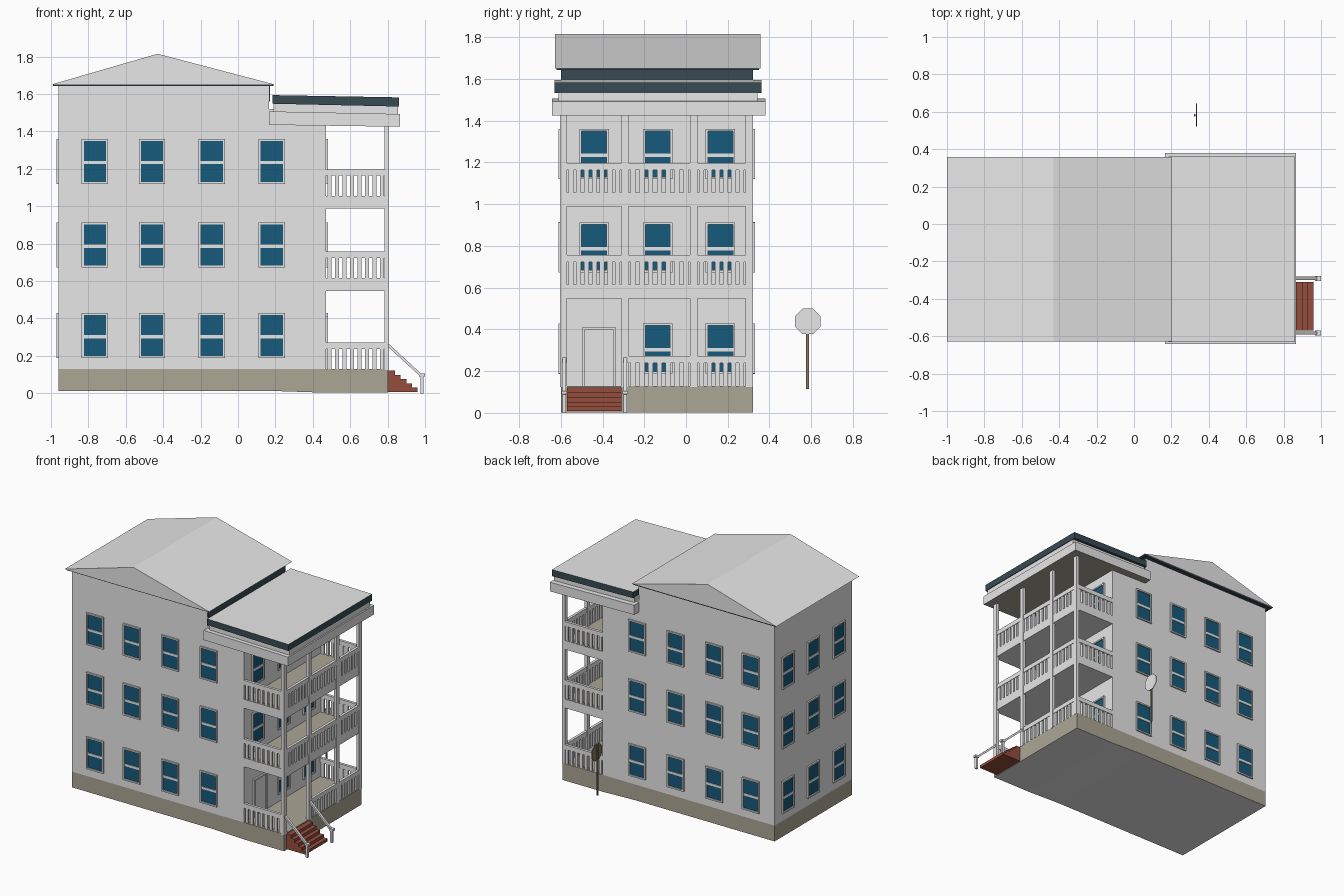
import bpy, bmesh, math
from mathutils import Matrix, Vector

cube = bpy.data.objects.get("Cube")
if cube:
    bpy.data.objects.remove(cube, do_unlink=True)


def material(name, r, g, b):
    m = bpy.data.materials.new(name)
    m.use_nodes = True
    m.diffuse_color = (r, g, b, 1)
    m.node_tree.nodes["Principled BSDF"].inputs["Base Color"].default_value = (r, g, b, 1)
    return m


GREY = material("pale_grey", 0.8, 0.81, 0.8)
TAN = material("stone_tan", 0.41, 0.38, 0.30)
DARK = material("dark_slate", 0.04, 0.07, 0.085)
GLASS = material("window_blue", 0.008, 0.1, 0.2)
BRICK = material("brick_red", 0.30, 0.075, 0.048)
OLIVE = material("olive_brown", 0.22, 0.19, 0.11)


def finish(name, bm, mat, second=None, rule=None):
    """Turn a bmesh into an object; faces whose normal meets the rule get the second colour."""
    bmesh.ops.recalc_face_normals(bm, faces=bm.faces)
    mesh = bpy.data.meshes.new(name)
    mesh.materials.append(mat)
    if second:
        mesh.materials.append(second)
        for f in bm.faces:
            f.normal_update()
            f.material_index = int(rule(f.normal))
    bm.to_mesh(mesh)
    bm.free()
    ob = bpy.data.objects.new(name, mesh)
    bpy.context.collection.objects.link(ob)
    return ob


def boxes(name, ranges, mat, second=None, rule=None):
    """One object from several boxes, each given as x, y and z ranges."""
    bm = bmesh.new()
    for lo_hi in ranges:
        mid = Vector([(a + b) / 2 for a, b in lo_hi])
        size = [b - a for a, b in lo_hi]
        bmesh.ops.create_cube(bm, size=1, matrix=Matrix.Translation(mid) @ Matrix.Diagonal((*size, 1)))
    return finish(name, bm, mat, second, rule)


def prism(name, profile, y0, y1, mat, second=None, rule=None):
    """Extrude an x-z profile along y."""
    bm = bmesh.new()
    face = bm.faces.new([bm.verts.new((x, y0, z)) for x, z in profile])
    ext = bmesh.ops.extrude_face_region(bm, geom=[face])["geom"]
    bmesh.ops.translate(bm, vec=(0, y1 - y0, 0), verts=[v for v in ext if isinstance(v, bmesh.types.BMVert)])
    return finish(name, bm, mat, second, rule)


def up(n):
    return n.z > 0.9


def down(n):
    return n.z < -0.9


BACK, WALL, PORCH = -0.96, 0.47, 0.805
Y0, Y1 = -0.60, 0.32
FLOORS = (0.13, 0.615, 1.055)

# Foundation and walls
prism("foundation", [(BACK, 0.012), (0.2, 0.012), (WALL, 0.003), (0.803, 0.003), (0.803, 0.13), (BACK, 0.13)],
      Y0, Y1, TAN, GREY, down)
prism("walls", [(BACK, 0.13), (WALL, 0.13), (WALL, 1.5), (0.165, 1.52), (0.165, 1.645), (BACK, 1.645)],
      Y0, Y1, GREY)
boxes("upper_wall_cladding", [((0.163, 0.17), (Y0, Y1), (1.56, 1.645))], DARK)

# Main gable roof
prism("main_roof", [(-1, 1.65), (0.2, 1.65), (-0.43, 1.815)], -0.627, 0.358, GREY)
boxes("main_roof_underside", [((-0.99, 0.19), (-0.62, 0.35), (1.642, 1.65))], DARK)

# Porch roof: cornice, frieze and dark-edged slab
prism("porch_cornice", [(0.165, 1.435), (0.865, 1.425), (0.865, 1.493), (0.165, 1.507)],
      -0.642, 0.38, GREY, TAN, down)
prism("porch_frieze", [(0.19, 1.50), (0.855, 1.485), (0.855, 1.535), (0.19, 1.55)], -0.612, 0.342, GREY)
prism("porch_roof", [(0.185, 1.548), (0.86, 1.533), (0.86, 1.582), (0.185, 1.594)],
      -0.63, 0.362, DARK, GREY, up)

# Porch floors
boxes("porch_floors", [((WALL - 0.01, 0.80), (Y0, Y1), (z - 0.067, z)) for z in FLOORS[1:]], GREY, TAN, up)

# Porch posts
POSTS = (-0.587, -0.292, 0.037, 0.303)
boxes("porch_posts", [((0.782, PORCH), (y - 0.017, y + 0.017), (0.125, 1.45)) for y in POSTS], GREY)


def steps_between(a, b, n):
    return [a + (b - a) * (i + 0.5) / n for i in range(n)]


# Railings along the porch front and both ends
rails, balusters = [], []
for level, z in enumerate(FLOORS):
    low, high = (z, z + 0.01), (z + 0.108, z + 0.142)
    for bay, (a, b) in enumerate(zip(POSTS, POSTS[1:])):
        if level == 0 and bay == 0:
            continue
        rails.append(((0.783, 0.803), (a, b), high))
        balusters += [((0.786, 0.80), (y - 0.012, y + 0.012), (z, high[0]))
                      for y in steps_between(a + 0.017, b - 0.017, 6 if bay == 2 else 7)]
    for y in (Y0 + 0.01, Y1 - 0.01):
        rails.append(((WALL, 0.79), (y - 0.01, y + 0.01), high))
        balusters += [((x - 0.011, x + 0.011), (y - 0.007, y + 0.007), (z, high[0]))
                      for x in steps_between(WALL, 0.79, 8)]
boxes("porch_rails", rails, GREY)
boxes("porch_balusters", balusters, GREY)

# Windows: frame bars and two panes, turned to face outward
frame_bm, pane_bm = bmesh.new(), bmesh.new()


def add_window(x, y, z, angle):
    place = Matrix.Translation((x, y, z)) @ Matrix.Rotation(angle, 4, "Z")

    def part(bm, u, w, width, height, depth):
        bmesh.ops.create_cube(bm, size=1, matrix=place @ Matrix.Translation((u, -depth / 2, w))
                              @ Matrix.Diagonal((width, depth, height, 1)))

    for s in (-1, 1):
        part(frame_bm, s * 0.065, 0, 0.011, 0.24, 0.011)
        part(frame_bm, 0, s * 0.115, 0.12, 0.011, 0.011)
    part(frame_bm, 0, -0.006, 0.12, 0.018, 0.007)
    part(pane_bm, 0, 0, 0.12, 0.225, 0.003)


for level, z in enumerate((0.308, 0.793, 1.24)):
    for x in (-0.765, -0.46, -0.14, 0.18):
        add_window(x, Y0, z, 0)
        add_window(x, Y1, z, math.pi)
    for bay, y in enumerate((-0.44, -0.135, 0.165)):
        add_window(BACK, y, z, -math.pi / 2)
        if level or bay:
            add_window(WALL, y, z, math.pi / 2)
finish("window_frames", frame_bm, GREY)
finish("window_panes", pane_bm, GLASS)

# Front door and its frame
DOOR = (WALL, WALL + 0.012)
boxes("door_frame", [(DOOR, (-0.495, -0.483), (0.13, 0.412)), (DOOR, (-0.349, -0.337), (0.13, 0.412)),
                     (DOOR, (-0.495, -0.337), (0.40, 0.412))], GREY)
boxes("door", [((WALL, WALL + 0.004), (-0.483, -0.349), (0.13, 0.40))], GREY)

# Entrance steps
COUNT = 5
stair = [(0.80, 0.008)]
for i in range(COUNT):
    x, z = 0.84 + 0.03 * i, 0.122 - 0.023 * i
    stair += [(stair[-1][0], z), (x, z)]
stair.append((stair[-1][0], 0.008))
prism("entrance_steps", stair, -0.57, -0.31, BRICK)

# Stair handrails
for side, y in (("right", -0.583), ("left", -0.291)):
    prism(side + "_handrail", [(0.80, 0.25), (0.98, 0.085), (0.995, 0.09), (0.80, 0.27)],
          y - 0.009, y + 0.009, GREY)
    boxes(side + "_newel", [((0.975, 0.991), (y - 0.009, y + 0.009), (0, 0.10)),
                            ((0.968, 1.0), (y - 0.013, y + 0.013), (0.09, 0.106))], GREY)

# Octagonal street sign on a pole
boxes("sign_pole", [((0.322, 0.329), (0.576, 0.589), (0.115, 0.50))], OLIVE)
bm = bmesh.new()
bmesh.ops.create_cone(bm, cap_ends=True, segments=8, radius1=0.066, radius2=0.066, depth=0.005,
                      matrix=Matrix.Translation((0.333, 0.583, 0.438)) @ Matrix.Rotation(math.pi / 2, 4, "Y")
                      @ Matrix.Rotation(math.pi / 8, 4, "Z"))
finish("sign_plate", bm, GREY, OLIVE, lambda n: n.x < 0.9)
